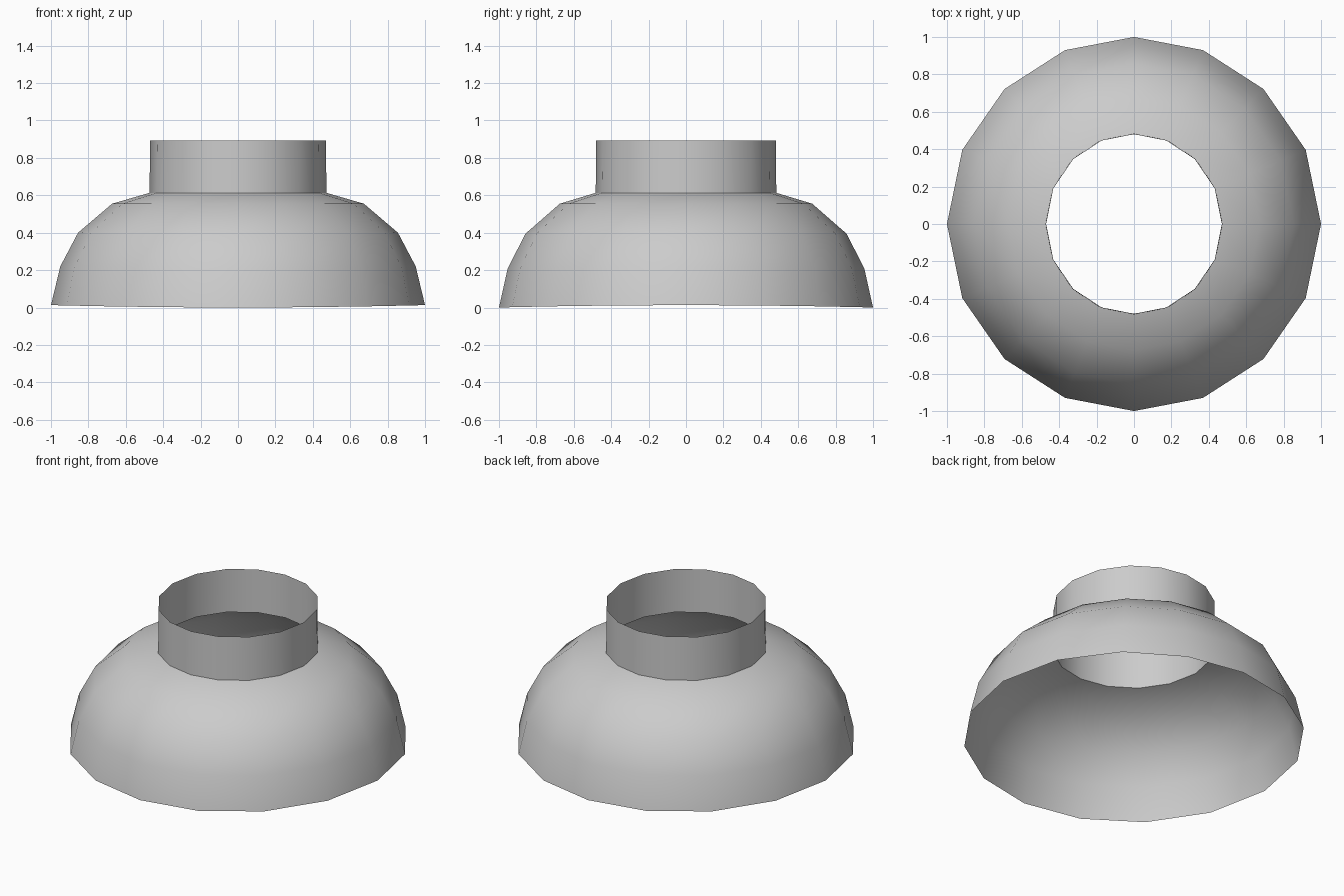
import bpy
import bmesh
from math import cos, sin, radians, tau

cube = bpy.data.objects.get("Cube")
if cube:
    bpy.data.objects.remove(cube, do_unlink=True)

SIDES = 16

grey = bpy.data.materials.new("light grey")
grey.use_nodes = True
colour = (0.6, 0.6, 0.6, 1)
grey.diffuse_color = colour
grey.node_tree.nodes["Principled BSDF"].inputs["Base Color"].default_value = colour


def lathe_shell(name, profile):
    """Open thin shell from rings of (x radius, y radius, z, rise of z at the x ends)."""
    bm = bmesh.new()
    rings = []
    for rx, ry, z, rise in profile:
        ring = []
        for i in range(SIDES):
            a = tau * i / SIDES
            a += radians(1.2) * sin(2 * a)
            ring.append(bm.verts.new((rx * cos(a), ry * sin(a), z + rise * cos(a) ** 2)))
        rings.append(ring)
    for low, high in zip(rings, rings[1:]):
        for i in range(SIDES):
            j = (i + 1) % SIDES
            bm.faces.new((low[i], low[j], high[j], high[i]))
    mesh = bpy.data.meshes.new(name)
    bm.to_mesh(mesh)
    bm.free()
    mesh.materials.append(grey)
    obj = bpy.data.objects.new(name, mesh)
    bpy.context.collection.objects.link(obj)
    bpy.ops.object.select_all(action="DESELECT")
    obj.select_set(True)
    bpy.context.view_layer.objects.active = obj
    bpy.ops.object.shade_smooth_by_angle(angle=radians(40))
    return obj


# Rounded bowl, open below and at the neck
lathe_shell("dome", [
    (1.0, 1.0, 0.0, 0.013),
    (0.95, 0.953, 0.21, 0.01),
    (0.855, 0.858, 0.395, 0.005),
    (0.673, 0.675, 0.555, 0),
    (0.473, 0.483, 0.613, 0),
])

# Straight collar, open at the top
lathe_shell("neck", [
    (0.473, 0.483, 0.613, 0),
    (0.47, 0.48, 0.893, 0),
])
